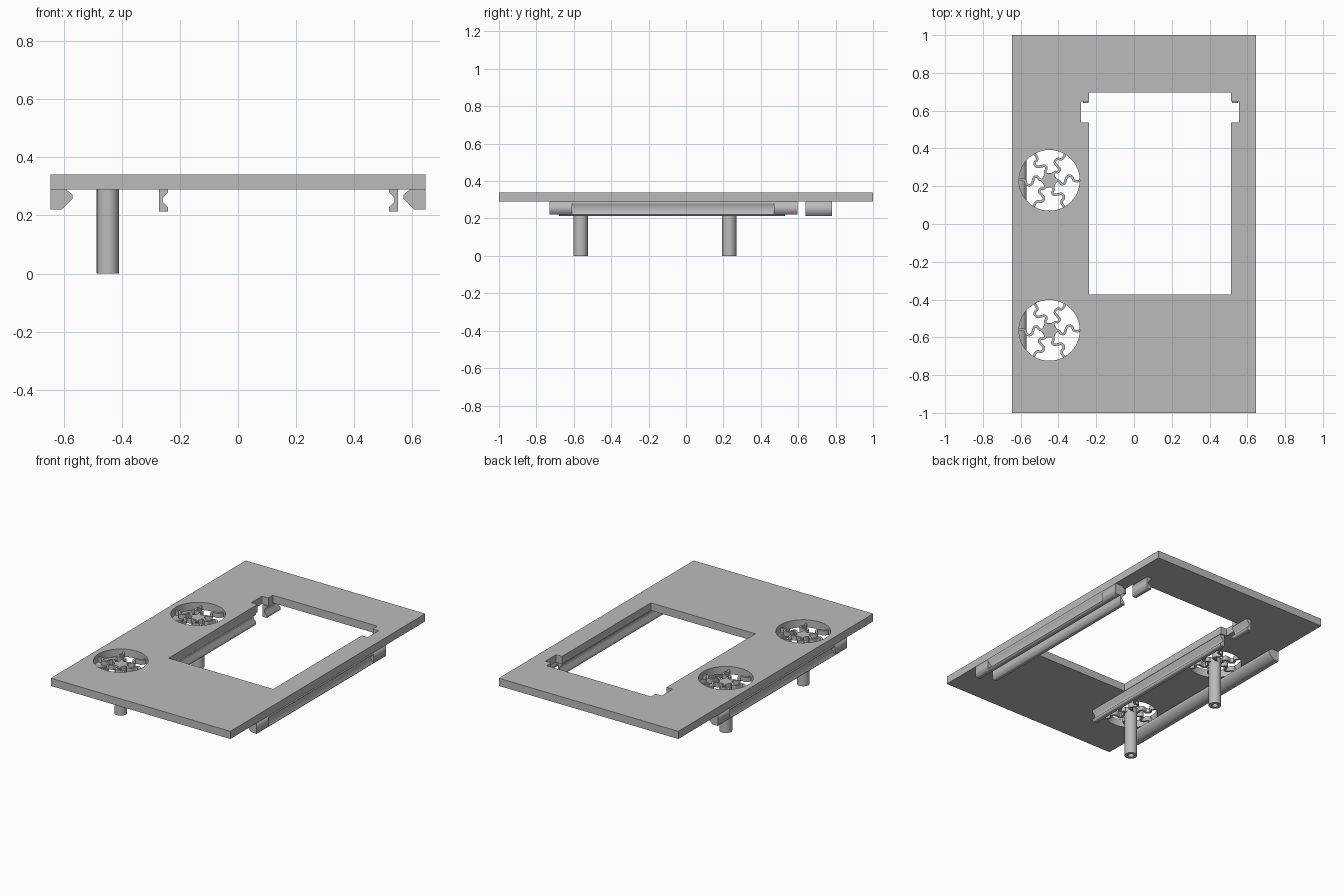
import bpy
from math import cos, sin, pi, radians
from mathutils import Vector
from mathutils.geometry import interpolate_bezier

cube = bpy.data.objects.get("Cube")
if cube:
    bpy.data.objects.remove(cube)

grey = bpy.data.materials.new("plain_grey")
grey.use_nodes = True
grey.diffuse_color = (0.5, 0.5, 0.5, 1)
grey.node_tree.nodes["Principled BSDF"].inputs["Base Color"].default_value = (0.5, 0.5, 0.5, 1)


def extrude(name, loops, low, high, along_y=False, smooth=False):
    """Extrude closed outlines (later ones are holes) along z, or along y for an x-z profile."""
    curve = bpy.data.curves.new(name, 'CURVE')
    curve.dimensions = '2D'
    curve.fill_mode = 'BOTH'
    curve.extrude = (high - low) / 2
    for loop in loops:
        spline = curve.splines.new('POLY')
        spline.points.add(len(loop) - 1)
        for point, (x, y) in zip(spline.points, loop):
            point.co = (x, y, 0, 1)
        spline.use_cyclic_u = True
    temp = bpy.data.objects.new(name + "_outline", curve)
    bpy.context.collection.objects.link(temp)
    graph = bpy.context.evaluated_depsgraph_get()
    mesh = bpy.data.meshes.new_from_object(temp.evaluated_get(graph))
    bpy.data.objects.remove(temp)
    bpy.data.curves.remove(curve)
    mesh.materials.clear()
    mesh.materials.append(grey)
    obj = bpy.data.objects.new(name, mesh)
    bpy.context.collection.objects.link(obj)
    middle = (low + high) / 2
    if along_y:
        obj.rotation_euler.x = radians(90)
        obj.location.y = middle
    else:
        obj.location.z = middle
    if smooth:
        bpy.ops.object.select_all(action='DESELECT')
        obj.select_set(True)
        bpy.context.view_layer.objects.active = obj
        bpy.ops.object.shade_smooth_by_angle(angle=radians(30))
    return obj


def circle(cx, cy, r, n=48):
    return [(cx + r * cos(2 * pi * i / n), cy + r * sin(2 * pi * i / n)) for i in range(n)]


def ribbon(path, width):
    """Outline of a smooth strip that follows the path."""
    pts = [Vector(p) for p in path]
    tan = [(pts[min(i + 1, len(pts) - 1)] - pts[max(i - 1, 0)]) / 6 for i in range(len(pts))]
    line = []
    for i in range(len(pts) - 1):
        part = interpolate_bezier(pts[i], pts[i] + tan[i], pts[i + 1] - tan[i + 1], pts[i + 1], 6)
        line += [Vector(p[:2]) for p in part[:-1]]
    line.append(pts[-1])
    left, right = [], []
    for i, p in enumerate(line):
        d = (line[min(i + 1, len(line) - 1)] - line[max(i - 1, 0)]).normalized()
        side = Vector((-d.y, d.x)) * width / 2
        left.append(p + side)
        right.append(p - side)
    return left + right[::-1]


# Main plate with the notched window and two button holes
BOTTOM, TOP = 0.29, 0.34
BUTTONS = {"front": (-0.448, -0.563), "back": (-0.448, 0.231)}
outline = [(-0.645, -1), (0.645, -1), (0.645, 1), (-0.645, 1)]
x0, x1, n0, n1 = -0.237, 0.514, -0.281, 0.556
window = [(x0, -0.373), (x1, -0.373), (x1, 0.538), (n1, 0.538), (n1, 0.649), (x1, 0.649),
          (x1, 0.696), (x0, 0.696), (x0, 0.649), (n0, 0.649), (n0, 0.538), (x0, 0.538)]
holes = [circle(*c, 0.161) for c in BUTTONS.values()]
extrude("cover_plate", [outline, window] + holes, BOTTOM, TOP, smooth=True)

# Spring buttons: star hub, six wavy arms and a hollow push rod
ARM = [(0.03, 0), (0.052, -0.004), (0.062, -0.018), (0.078, -0.018), (0.086, 0),
       (0.093, 0.019), (0.108, 0.025), (0.122, 0.017), (0.127, 0.002), (0.142, -0.004), (0.166, -0.002)]
for place, (cx, cy) in BUTTONS.items():
    star = []
    for i in range(12):
        r = 0.05 if i % 2 == 0 else 0.036
        star.append((cx + r * cos(i * pi / 6), cy + r * sin(i * pi / 6)))
    extrude(place + "_button_hub", [star], BOTTOM, 0.32)
    for k in range(6):
        arm = extrude(f"{place}_spring_arm_{k + 1}", [ribbon(ARM, 0.013)], BOTTOM, 0.32, smooth=True)
        arm.location.x, arm.location.y = cx, cy
        arm.rotation_euler.z = k * pi / 3
    extrude(place + "_push_rod", [circle(cx, cy, 0.038), circle(cx, cy, 0.018, 24)], 0, BOTTOM, smooth=True)

# Outer clip rails: solid ends, V groove along the outside of the middle
clip = [(0.645, 0.29), (0.592, 0.29), (0.57, 0.272), (0.57, 0.257), (0.607, 0.22), (0.645, 0.22)]
groove = [(0.645, 0.225), (0.618, 0.251), (0.645, 0.278)]
for side, s in (("left", 1), ("right", -1)):
    solid = [(s * x, z) for x, z in clip]
    cut = [(s * x, z) for x, z in clip + groove]
    extrude(side + "_clip_rail_front_end", [solid], -0.73, -0.61, True)
    extrude(side + "_clip_rail_middle", [cut], -0.61, 0.47, True)
    extrude(side + "_clip_rail_back_end", [solid], 0.47, 0.595, True)

# Inner guide rails beside the window, grooved towards it and broken at the notches
guide = [(0, 0.29), (0.031, 0.29), (0.031, 0.281), (0.012, 0.26), (0.012, 0.247),
         (0.031, 0.228), (0.031, 0.213), (0, 0.213)]
for side, edge, s in (("right", -0.271, 1), ("left", 0.55, -1)):
    profile = [(edge + s * x, z) for x, z in guide]
    extrude(side + "_guide_rail", [profile], -0.68, 0.53, True)
    extrude(side + "_guide_rail_stub", [profile], 0.64, 0.78, True)
